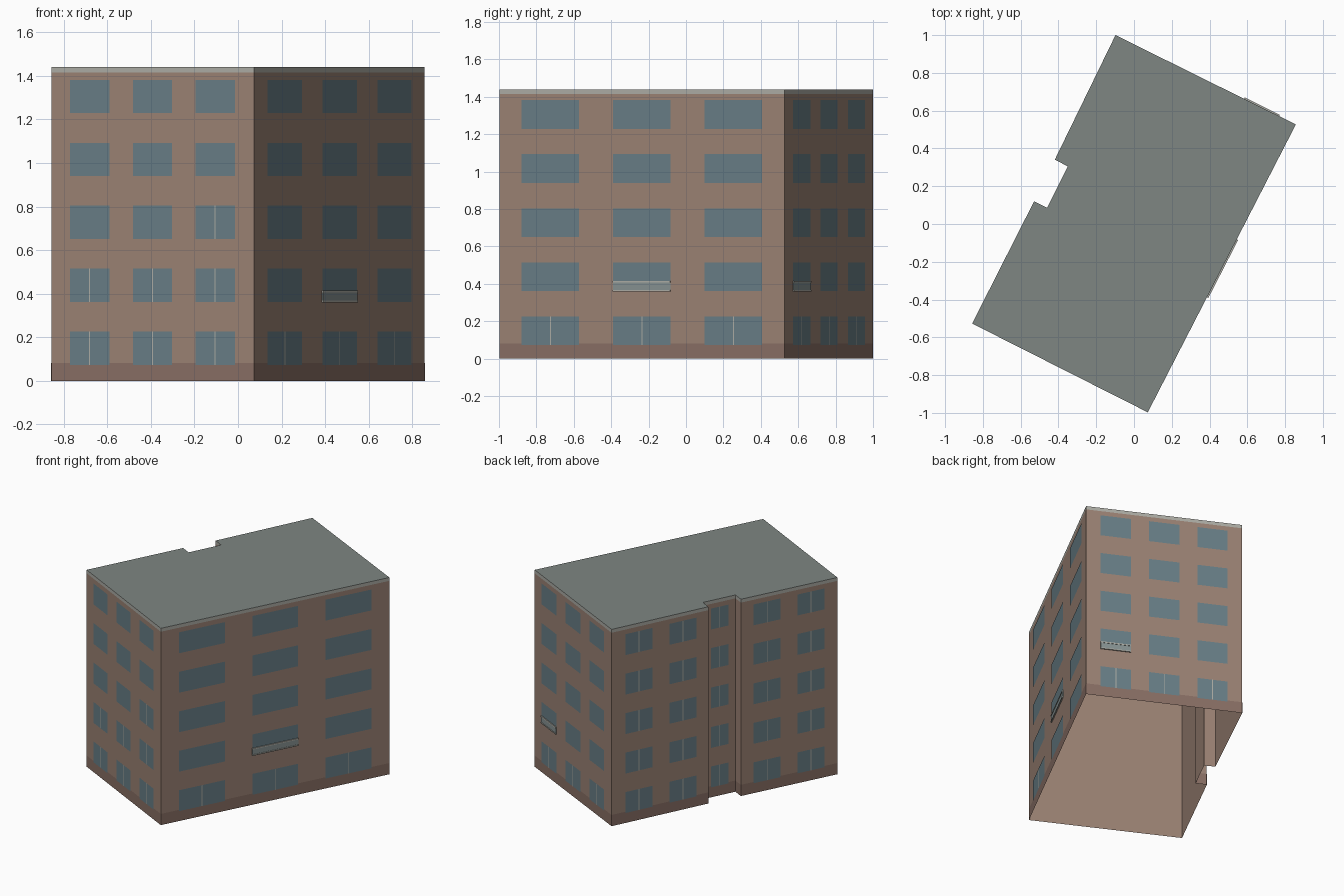
import bpy
from mathutils import Vector

if "Cube" in bpy.data.objects:
    bpy.data.objects.remove(bpy.data.objects["Cube"])

H, TRIM, BASE = 1.44, 1.415, 0.082
# footprint, counter-clockwise, with the rear-left recess
FOOT = [Vector(p) for p in [(-.857, -.527), (.073, -.997), (.857, .527), (-.098, 1.0),
                            (-.419, .341), (-.351, .305), (-.460, .086), (-.529, .120)]]
N = len(FOOT)


def mat(name, rgb):
    m = bpy.data.materials.new(name)
    m.diffuse_color = (*rgb, 1)
    m.use_nodes = True
    m.node_tree.nodes["Principled BSDF"].inputs["Base Color"].default_value = m.diffuse_color
    return m


BRICK = mat("brick", (.33, .225, .175))
PLINTH = mat("plinth", (.25, .16, .13))
GLASS = mat("glass", (.14, .21, .24))
LIGHT = mat("light_frame", (.42, .42, .38))
ROOF = mat("roof_grey", (.21, .24, .225))


def make(name, verts, faces, m):
    me = bpy.data.meshes.new(name)
    me.from_pydata(verts, [], faces)
    me.materials.append(m)
    ob = bpy.data.objects.new(name, me)
    bpy.context.collection.objects.link(ob)
    return ob


class Part:
    """Collects flat panels and thin boxes lying on the facades."""
    def __init__(self):
        self.v, self.f = [], []

    def pt(self, side, d, z, out):
        a, b = FOOT[side], FOOT[(side + 1) % N]
        t = (b - a).normalized()
        p = a + t * d + Vector((t.y, -t.x)) * out
        return (p.x, p.y, z)

    def panel(self, side, d0, d1, z0, z1, out):
        n = len(self.v)
        self.v += [self.pt(side, d, z, out) for d, z in ((d0, z0), (d1, z0), (d1, z1), (d0, z1))]
        self.f.append((n, n + 1, n + 2, n + 3))

    def box(self, side, d0, d1, z0, z1, out):
        n = len(self.v)
        self.panel(side, d0, d1, z0, z1, out)
        self.v += [self.pt(side, d, z, 0) for d, z in ((d0, z0), (d1, z0), (d1, z1), (d0, z1))]
        for i in range(4):
            j = (i + 1) % 4
            self.f.append((n + j, n + i, n + 4 + i, n + 4 + j))


def ring(name, z0, z1, m):
    v = [(p.x, p.y, z) for z in (z0, z1) for p in FOOT]
    return make(name, v, [(i, (i + 1) % N, N + (i + 1) % N, N + i) for i in range(N)], m)


# walls (open underneath), parapet band and flat roof
ring("walls", 0, TRIM, BRICK)
ring("parapet_band", TRIM, H, LIGHT)
make("roof", [(p.x, p.y, H) for p in FOOT], [tuple(range(N))], ROOF)

plinth, windows, mullions = Part(), Part(), Part()
rails, screens = Part(), Part()


def length(s):
    return (FOOT[(s + 1) % N] - FOOT[s]).length


# plinth strip around the foot of the walls
for s in range(N):
    plinth.panel(s, 0, length(s), 0, BASE, .001)

# side: (window centres as fractions, width fraction, floors that have mullions per window)
LAYOUT = {
    0: ((.19, .5, .81), .194, (2, 2, 3)),
    1: ((.179, .5, .821), .201, (1, 1, 1)),
    2: ((.19, .5, .81), .194, (1, 1, 1)),
    3: ((.28, .735), .28, (5, 5)),
    5: ((.51,), .54, (5,)),
    7: ((.27, .725), .28, (5, 5)),
}
for s, (centres, width, split) in LAYOUT.items():
    L = length(s)
    for c, floors in zip(centres, split):
        for k in range(5):
            z0 = .073 + .289 * k
            windows.panel(s, (c - width / 2) * L, (c + width / 2) * L, z0, z0 + .153, .002)
            if k < floors:
                mullions.panel(s, c * L - .003, c * L + .003, z0, z0 + .153, .003)

# shallow balcony guards on the second storey
for s, c in ((1, .5), (2, .19)):
    L, w = length(s), LAYOUT[s][1]
    d0, d1 = (c - w / 2) * L, (c + w / 2) * L
    screens.box(s, d0, d1, .366, .408, .005)
    rails.box(s, d0, d1, .36, .368, .008)
    rails.box(s, d0, d1, .406, .415, .008)

GUARD = mat("guard_panel", (.24, .29, .29))
for name, part, m in (("plinth", plinth, PLINTH), ("windows", windows, GLASS),
                      ("mullions", mullions, LIGHT), ("balcony_rails", rails, LIGHT),
                      ("balcony_screens", screens, GUARD)):
    make(name, part.v, part.f, m)
